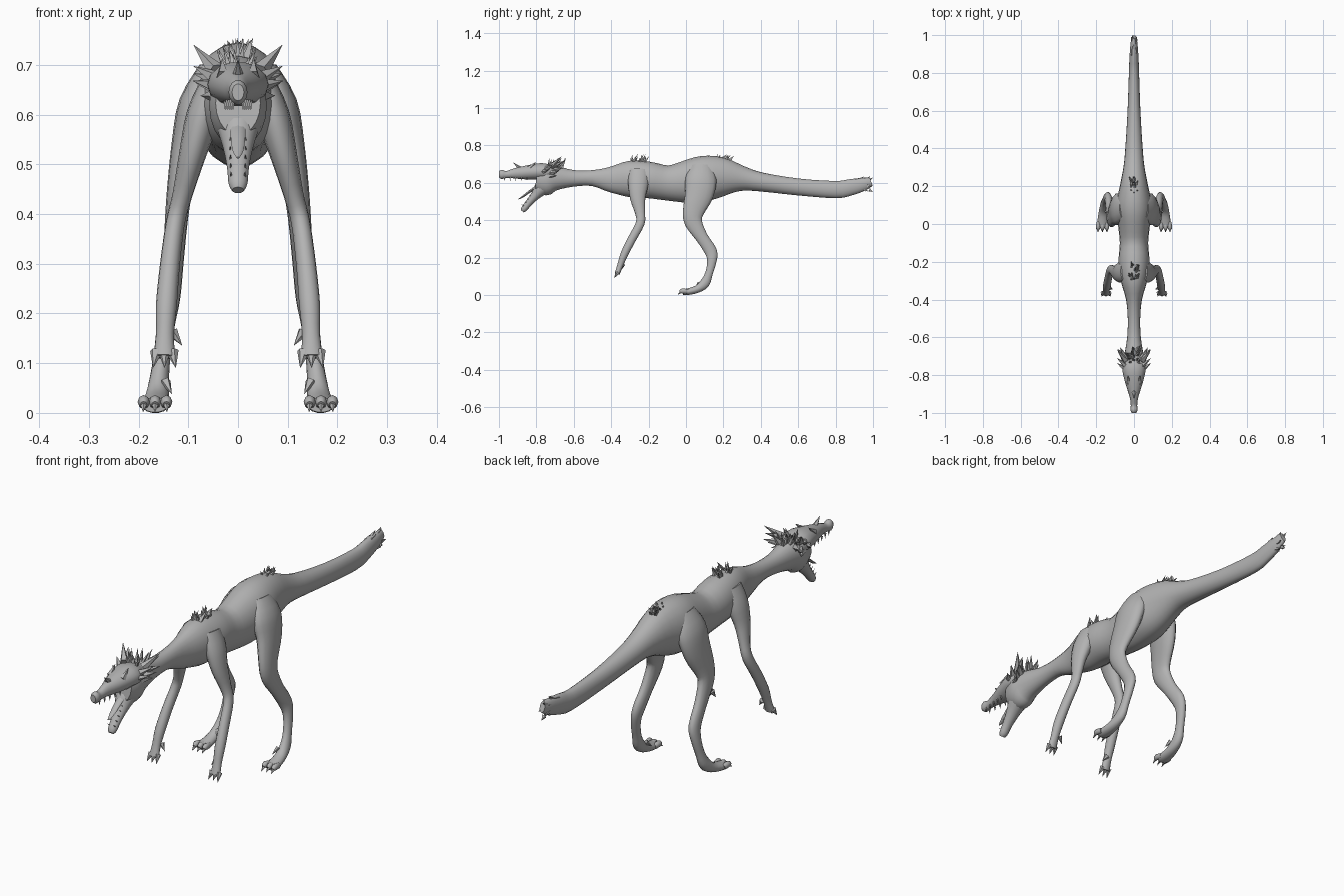
import bpy, bmesh, math, random
from mathutils import Vector

random.seed(4)
hide = bpy.data.materials.new("grey hide")
hide.diffuse_color = (0.45, 0.45, 0.45, 1)


def finish(name, bm, angle=50):
    bmesh.ops.recalc_face_normals(bm, faces=bm.faces)
    me = bpy.data.meshes.new(name)
    bm.to_mesh(me)
    bm.free()
    me.materials.append(hide)
    ob = bpy.data.objects.new(name, me)
    bpy.context.collection.objects.link(ob)
    bpy.ops.object.select_all(action='DESELECT')
    ob.select_set(True)
    bpy.context.view_layer.objects.active = ob
    bpy.ops.object.shade_smooth_by_angle(angle=math.radians(angle))
    return ob


def smooth_path(pts, steps):
    """Catmull-Rom through stations of (x, y, z, half width, half depth)."""
    out = []
    for i in range(len(pts) - 1):
        p0, p1, p2, p3 = (pts[max(0, min(len(pts) - 1, i + k))] for k in (-1, 0, 1, 2))
        for s in range(steps):
            t = s / steps
            out.append([0.5 * (2 * b + (c - a) * t + (2 * a - 5 * b + 4 * c - d) * t * t
                               + (3 * b - a - 3 * c + d) * t ** 3)
                        for a, b, c, d in zip(p0, p1, p2, p3)])
    return out + [list(pts[-1])]


def loft(bm, pts, sides=14, steps=3):
    path = smooth_path(pts, steps)
    rings = []
    for i, (x, y, z, a, b) in enumerate(path):
        t = Vector(path[min(i + 1, len(path) - 1)][:3]) - Vector(path[max(i - 1, 0)][:3])
        t.normalize()
        u = (Vector((1, 0, 0)) - t * t.x).normalized()
        v = t.cross(u)
        rings.append([bm.verts.new(Vector((x, y, z)) + u * a * math.cos(q) + v * b * math.sin(q))
                      for q in (2 * math.pi * k / sides for k in range(sides))])
    for r, s in zip(rings, rings[1:]):
        for k in range(sides):
            j = (k + 1) % sides
            bm.faces.new((r[k], r[j], s[j], s[k]))
    bm.faces.new(rings[0])
    bm.faces.new(rings[-1])


def spike(bm, base, tip, r, sides=5):
    base, tip = Vector(base), Vector(tip)
    d = (tip - base).normalized()
    u = d.orthogonal().normalized()
    v = d.cross(u)
    ring = [bm.verts.new(base + (u * math.cos(q) + v * math.sin(q)) * r)
            for q in (2 * math.pi * k / sides for k in range(sides))]
    top = bm.verts.new(tip)
    for k in range(sides):
        bm.faces.new((ring[k], ring[(k + 1) % sides], top))
    bm.faces.new(ring)


def part(name, pts, sides=14, steps=3):
    bm = bmesh.new()
    loft(bm, pts, sides, steps)
    return finish(name, bm)


# Neck, trunk and tail: (y, top, bottom, half width)
outline = [(-.80, .69, .56, .045), (-.75, .705, .535, .058), (-.70, .695, .56, .052), (-.6, .67, .582, .036),
           (-.5, .67, .585, .033), (-.4, .69, .55, .042), (-.3, .72, .525, .07), (-.2, .715, .52, .082),
           (-.1, .695, .508, .075), (0, .72, .495, .085), (.1, .747, .505, .095), (.2, .738, .53, .075),
           (.3, .692, .558, .056), (.4, .658, .556, .046), (.6, .625, .535, .034), (.8, .612, .52, .027),
           (.88, .622, .535, .024), (.95, .63, .56, .019), (.99, .632, .585, .012)]
part("body", [(0, y, (t + b) / 2, w, (t - b) / 2) for y, t, b, w in outline], 20)

# Head with open jaws
part("upper_jaw", [(0, -.70, .645, .045, .04), (0, -.76, .662, .062, .046), (0, -.82, .66, .052, .042),
                   (0, -.88, .655, .034, .034), (0, -.92, .652, .022, .027), (0, -.96, .646, .017, .019),
                   (0, -.985, .647, .019, .025), (0, -1.0, .647, .012, .017)])
part("lower_jaw", [(0, -.72, .61, .045, .045), (0, -.77, .575, .042, .042), (0, -.805, .535, .03, .026),
                   (0, -.84, .495, .022, .019), (0, -.865, .463, .019, .017), (0, -.875, .45, .012, .01)])
part("tongue", [(0, -.79, .585, .016, .008), (0, -.83, .56, .015, .007),
                (0, -.87, .53, .011, .005), (0, -.895, .515, .003, .002)], 8)

# Nose horn, brows, ears, cheek spines and teeth
bm = bmesh.new()
spike(bm, (0, -.885, .675), (0, -.925, .712), .014)
for s in (-1, 1):
    spike(bm, (s * .045, -.72, .69), (s * .09, -.665, .743), .018)
    spike(bm, (s * .03, -.84, .68), (s * .032, -.80, .715), .014)
    for y, z, dx, dy, dz in [(-.70, .67, .09, -.66, .685), (-.72, .655, .085, -.68, .665), (-.75, .675, .09, -.71, .70),
                             (-.77, .66, .092, -.735, .67), (-.74, .64, .075, -.69, .64), (-.71, .69, .075, -.65, .72)]:
        spike(bm, (s * .043, y, z), (s * dx, dy, dz), .016)
    for k in range(5):
        y = -.97 + k * .03
        x = s * (.010 + k * .004)
        spike(bm, (x, y, .632), (x, y, .609), .005, 4)
        y, z = -.862 + k * .013, .475 + k * .017
        spike(bm, (s * (.013 + k * .001), y, z), (s * .015, y - .018, z + .014), .004, 4)
finish("horns_ears_and_teeth", bm, 30)


# Fur tufts along the back
def tuft(name, y, z, count, spread, height):
    bm = bmesh.new()
    for _ in range(count):
        x, d = random.uniform(-spread, spread), random.uniform(-.04, .04)
        spike(bm, (x * .6, y + d, z - .012),
              (x * 1.3, y + d + random.uniform(-.01, .035), z + height * random.uniform(.4, 1)), .01, 4)
    finish(name, bm, 30)


tuft("crown_tuft", -.70, .695, 22, .035, .045)
tuft("shoulder_tuft", -.255, .717, 24, .026, .043)
tuft("hip_tuft", .20, .735, 16, .022, .022)
bm = bmesh.new()
for k in range(16):
    q = k * 2.4
    y = .90 + .006 * k
    x, z = math.cos(q), math.sin(q)
    spike(bm, (x * .011, y - .01, .592 + z * .028), (x * .017, min(y + .018, 1), .595 + z * .043), .01, 4)
finish("tail_tip_tuft", bm, 30)

# Legs and paws, built once for each side
for s, side in ((-1, "left"), (1, "right")):
    bm = bmesh.new()
    loft(bm, [(s * .045, -.25, .67, .028, .055), (s * .07, -.255, .60, .034, .056), (s * .092, -.258, .52, .027, .042),
              (s * .112, -.245, .44, .02, .027), (s * .126, -.245, .385, .019, .024), (s * .137, -.29, .30, .02, .023),
              (s * .144, -.33, .22, .021, .021), (s * .147, -.352, .16, .018, .016), (s * .148, -.368, .115, .022, .014)])
    for k in (-1, 0, 1):
        x = s * .148 + k * .016
        spike(bm, (x, -.364, .125), (x + k * .007, -.385, .092), .013, 6)
    spike(bm, (s * .132, -.338, .165), (s * .112, -.345, .137), .012, 6)
    finish(side + "_front_leg", bm)

    bm = bmesh.new()
    loft(bm, [(s * .05, .085, .69, .03, .06), (s * .08, .08, .62, .04, .085), (s * .10, .07, .54, .034, .078),
              (s * .117, .04, .45, .026, .058), (s * .124, .04, .39, .023, .048), (s * .13, .085, .31, .021, .034),
              (s * .136, .133, .235, .02, .034), (s * .145, .138, .18, .018, .025), (s * .153, .122, .115, .017, .021),
              (s * .159, .10, .065, .02, .027), (s * .163, .06, .034, .024, .021), (s * .166, .01, .02, .028, .018),
              (s * .167, -.015, .018, .026, .015)])
    for k in (-1, 0, 1):
        x = s * .167 + k * .02
        loft(bm, [(x, .01, .02, .011, .012), (x + k * .003, -.018, .024, .012, .014),
                  (x + k * .003, -.03, .018, .007, .009)], 8, 2)
        spike(bm, (x + k * .003, -.024, .02), (x + k * .004, -.046, .003), .008)
    spike(bm, (s * .146, .07, .065), (s * .133, .045, .04), .011)
    finish(side + "_rear_leg", bm)

# Rest the lowest point on the ground
bpy.context.view_layer.update()
low = min((o.matrix_world @ v.co).z for o in bpy.data.objects for v in o.data.vertices)
for o in bpy.data.objects:
    o.location.z -= low
